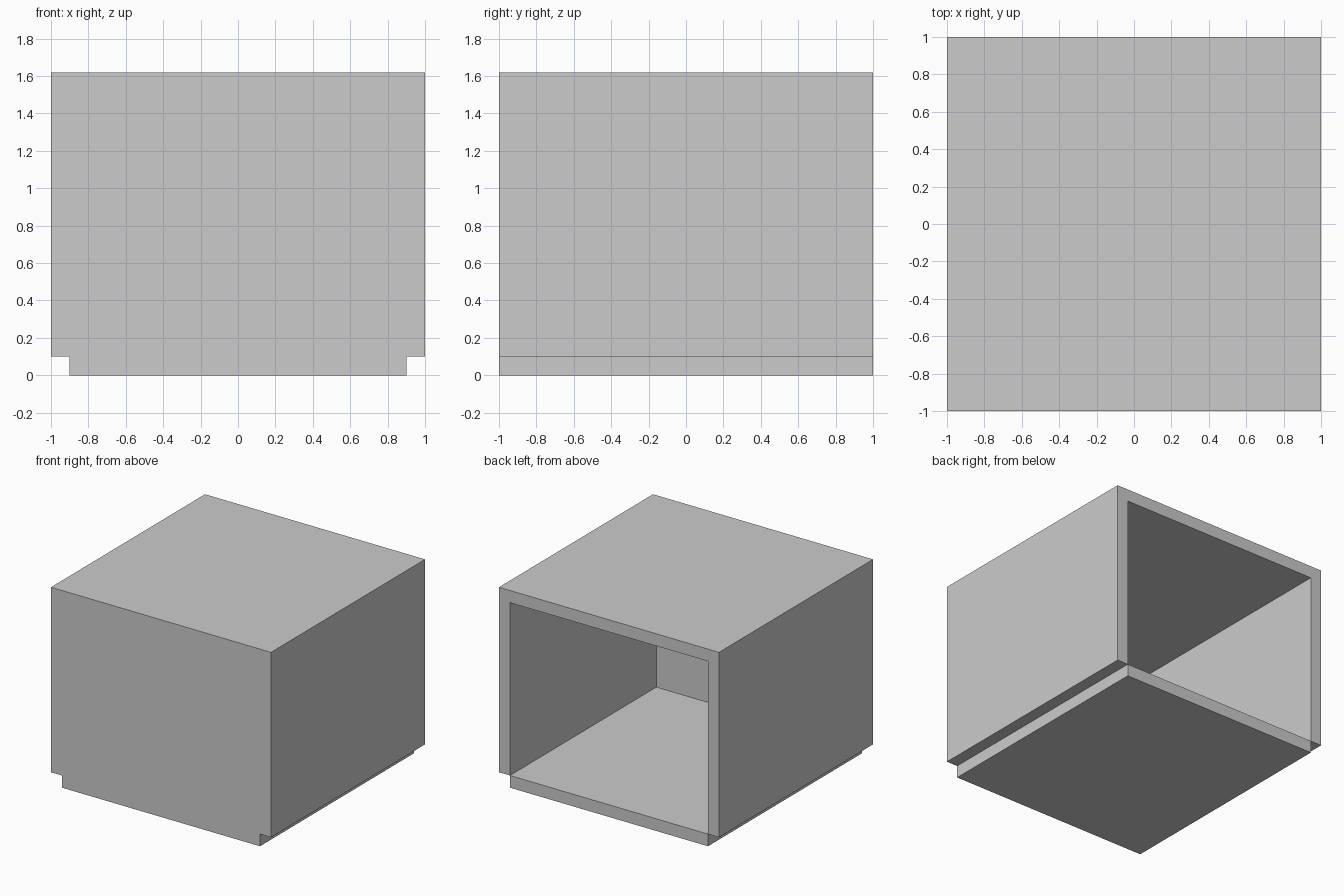
import bpy, bmesh

if "Cube" in bpy.data.objects:
    bpy.data.objects.remove(bpy.data.objects["Cube"])

T = 0.10            # wall thickness
W, H = 1.0, 1.62    # half width / depth, total height
IN = W - T


def extrude_profile(name, pts, y0, y1):
    """Extrude an x-z outline along y into a flat-shaded solid."""
    bm = bmesh.new()
    face = bm.faces.new([bm.verts.new((x, y0, z)) for x, z in pts])
    geom = bmesh.ops.extrude_face_region(bm, geom=[face])["geom"]
    verts = [g for g in geom if isinstance(g, bmesh.types.BMVert)]
    bmesh.ops.translate(bm, verts=verts, vec=(0, y1 - y0, 0))
    bmesh.ops.recalc_face_normals(bm, faces=bm.faces)
    mesh = bpy.data.meshes.new(name)
    bm.to_mesh(mesh)
    bm.free()
    obj = bpy.data.objects.new(name, mesh)
    bpy.context.collection.objects.link(obj)
    return obj


def mirrored(half):
    """Complete a right-half outline with its left mirror."""
    return half + [(-x, z) for x, z in reversed(half)]


# Side walls and roof, open at the back
extrude_profile("walls_and_roof",
                mirrored([(IN, H - T), (IN, T), (W, T), (W, H)]), -IN, W)

# Narrower floor slab below the walls
extrude_profile("floor", mirrored([(IN, 0), (IN, T)]), -IN, W)

# Closed front, notched at the lower corners
extrude_profile("front_panel",
                mirrored([(IN, 0), (IN, T), (W, T), (W, H)]), -W, -IN)
